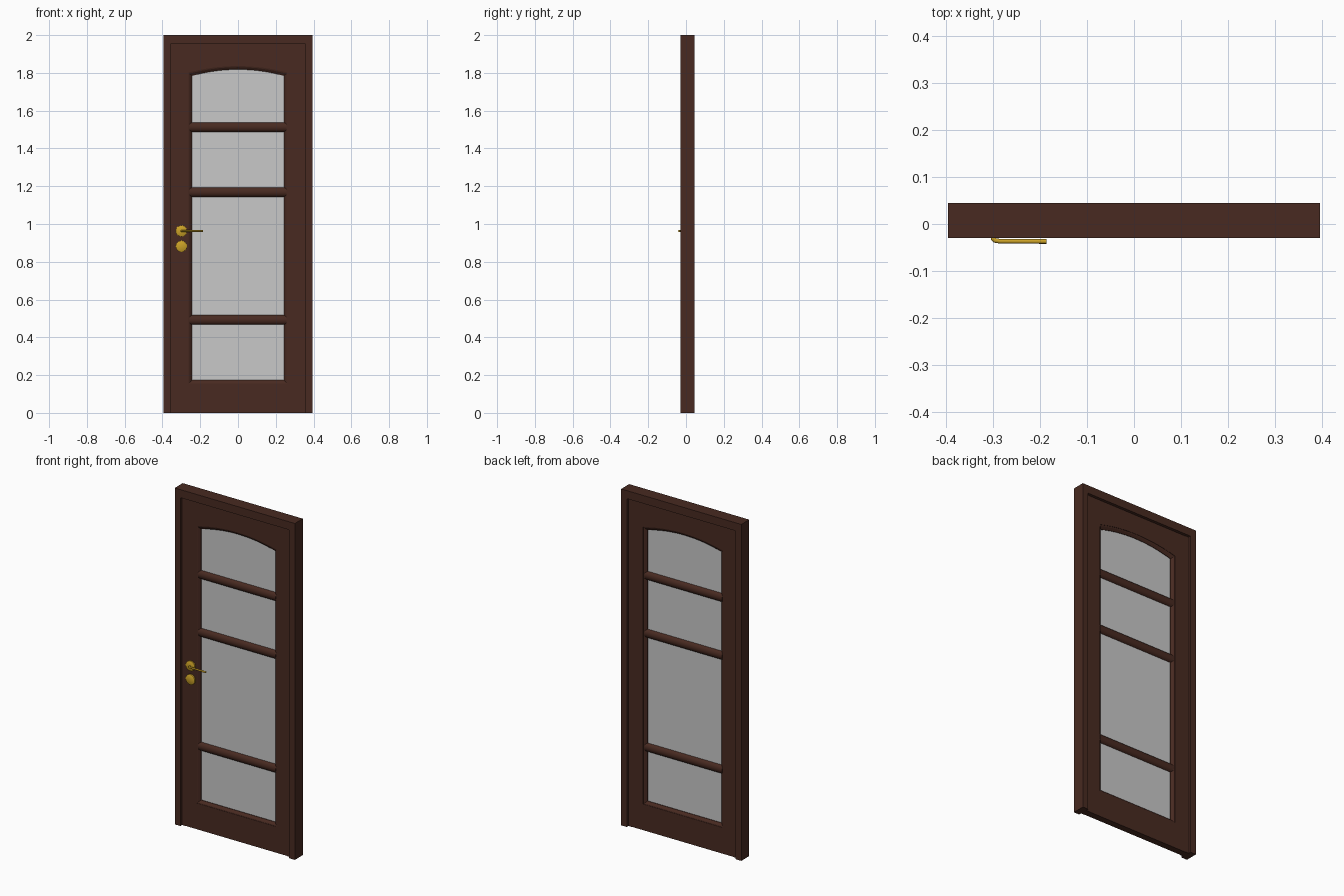
import bpy, bmesh, math
from mathutils import Vector

cube = bpy.data.objects.get("Cube")
if cube:
    bpy.data.objects.remove(cube)


def material(name, color):
    m = bpy.data.materials.new(name)
    m.use_nodes = True
    m.diffuse_color = (*color, 1)
    m.node_tree.nodes["Principled BSDF"].inputs["Base Color"].default_value = (*color, 1)
    return m


WOOD = material("dark brown wood", (0.065, 0.023, 0.015))
GLASS = material("pale grey glass", (0.58, 0.58, 0.58))
BRASS = material("brass", (0.60, 0.36, 0.02))
MID = 0.0075      # depth of the door's middle plane
ARCH_STEPS = 16


def finish(bm, name, mat):
    bmesh.ops.recalc_face_normals(bm, faces=bm.faces)
    mesh = bpy.data.meshes.new(name)
    bm.to_mesh(mesh)
    bm.free()
    mesh.materials.append(mat)
    obj = bpy.data.objects.new(name, mesh)
    bpy.context.collection.objects.link(obj)
    return obj


def smooth(obj):
    bpy.ops.object.select_all(action="DESELECT")
    obj.select_set(True)
    bpy.context.view_layer.objects.active = obj
    bpy.ops.object.shade_smooth_by_angle(angle=math.radians(35))


def outline(w, bottom, spring, rise, y):
    """Rectangle whose top edge rises in a circular arc."""
    pts = [(w, y, bottom), (-w, y, bottom)]
    r = (w * w + rise * rise) / (2 * rise) if rise else 0
    for i in range(ARCH_STEPS + 1):
        x = -w + 2 * w * i / ARCH_STEPS
        z = spring + (math.sqrt(r * r - x * x) - r + rise if rise else 0)
        pts.append((x, y, z))
    return pts


def loft(name, loops, mat, ring=True):
    """Skin between loops; ring joins the last to the first, otherwise the ends are capped."""
    bm = bmesh.new()
    rows = [[bm.verts.new(p) for p in loop] for loop in loops]
    pairs = list(zip(rows, rows[1:]))
    if ring:
        pairs.append((rows[-1], rows[0]))
    else:
        bm.faces.new(rows[0])
        bm.faces.new(rows[-1])
    for a, b in pairs:
        for i in range(len(a)):
            j = (i + 1) % len(a)
            bm.faces.new((a[i], a[j], b[j], b[i]))
    return finish(bm, name, mat)


def box(name, low, high, mat):
    bm = bmesh.new()
    bmesh.ops.create_cube(bm, size=1)
    for v in bm.verts:
        v.co = Vector(h if c > 0 else l for c, l, h in zip(v.co, low, high))
    return finish(bm, name, mat)


# Mitred frame, open at the floor
def frame_path(ix, iz, y):
    w, h = 0.395 - ix, 2 - iz
    return [(-w, y, 0), (-w, y, h), (w, y, h), (w, y, 0)]


bm = bmesh.new()
section = [(0, 0, -0.03), (0.037, 0.048, -0.03), (0.037, 0.048, 0.045), (0, 0, 0.045)]
rows = [[bm.verts.new(p) for p in frame_path(*s)] for s in section]
for a, b in zip(rows, rows[1:] + rows[:1]):
    for i in range(3):
        bm.faces.new((a[i], a[i + 1], b[i + 1], b[i]))
for end in (0, -1):
    bm.faces.new([r[end] for r in rows])
finish(bm, "frame", WOOD)

# Stops between jambs and leaf
for side, x in (("right", -0.358), ("left", 0.335)):
    box(side + "_stop", (x, MID - 0.022, 0), (x + 0.023, MID + 0.022, 1.952), WOOD)

# Leaf with an arched opening
front, back = MID - 0.02, MID + 0.02
outer = (0.335, 0, 1.952, 0)
hole = (0.262, 0.155, 1.802, 0.034)
loft("leaf", [outline(*outer, front), outline(*outer, back),
              outline(*hole, back), outline(*hole, front)], WOOD)


# Sloped bead round the opening, and the pane it holds
def inset_hole(d, y):
    w, bottom, spring, rise = hole
    return outline(w - d, bottom + d, spring - d, rise, y)


loft("glazing_bead", [inset_hole(d, MID + y) for d, y in (
    (0, -0.018), (0.006, -0.016), (0.018, -0.006),
    (0.018, 0.006), (0.006, 0.016), (0, 0.018))], WOOD)
loft("glass", [inset_hole(0.012, MID - 0.003), inset_hole(0.012, MID + 0.003)], GLASS, ring=False)

# Rounded glazing bars
for label, z in (("upper", 1.513), ("middle", 1.169), ("lower", 0.492)):
    bm = bmesh.new()
    rows = []
    for x in (-0.256, 0.256):
        rows.append([bm.verts.new((x, MID + 0.02 * math.cos(t), z + 0.026 * math.sin(t)))
                     for t in (math.tau * i / 12 for i in range(12))])
        bm.faces.new(rows[-1])
    for i in range(12):
        j = (i + 1) % 12
        bm.faces.new((rows[0][i], rows[0][j], rows[1][j], rows[1][i]))
    smooth(finish(bm, label + "_glazing_bar", WOOD))


# Brass roses and lever
def disc(name, z, radius, y0, y1):
    def ring(r, y):
        return [(-0.30 + r * math.cos(math.tau * i / 24), y, z + r * math.sin(math.tau * i / 24))
                for i in range(24)]
    loops = [ring(radius, y1), ring(radius, y0 + 0.003), ring(radius * 0.85, y0)]
    smooth(loft(name, loops, BRASS, ring=False))


disc("handle_rose", 0.963, 0.03, -0.024, front)
disc("lock_rose", 0.882, 0.03, -0.024, front)

curve = bpy.data.curves.new("lever", "CURVE")
curve.dimensions = "3D"
curve.bevel_depth = 0.005
curve.bevel_resolution = 3
curve.use_fill_caps = True
spline = curve.splines.new("POLY")
path = [(-0.299, -0.02), (-0.299, -0.031), (-0.295, -0.035), (-0.285, -0.0365), (-0.186, -0.037)]
spline.points.add(len(path) - 1)
for p, (x, y) in zip(spline.points, path):
    p.co = (x, y, 0.963, 1)
curve.materials.append(BRASS)
lever = bpy.data.objects.new("lever", curve)
bpy.context.collection.objects.link(lever)
